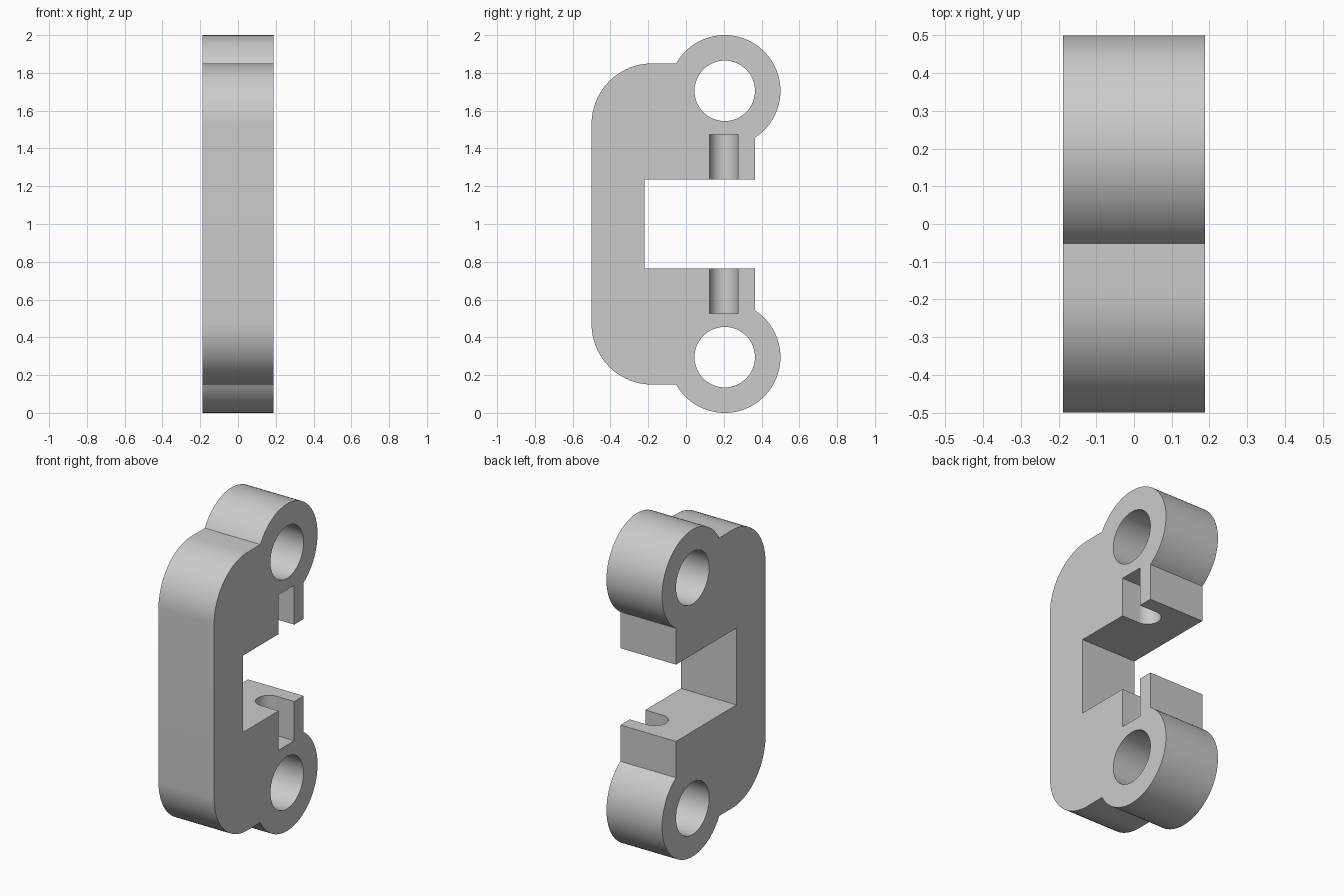
import bpy, bmesh
from math import pi, cos, sin, atan2, sqrt

cube = bpy.data.objects.get("Cube")
if cube:
    bpy.data.objects.remove(cube, do_unlink=True)

HALF = 0.188            # half thickness along x
EYE_Y, EYE_Z = 0.205, 0.705   # eye centre, z measured from mid height
EYE_R, HOLE_R = 0.295, 0.16
BACK, FRONT, JAW_Y = 0.365, -0.5, -0.22
TOP, JAW_Z, FILLET = 0.85, 0.235, 0.32
SLOT_R, SLOT_X, SLOT_Z = 0.075, 0.07, 0.475

grey = bpy.data.materials.new("plain grey")
grey.use_nodes = True
colour = (0.6, 0.6, 0.6, 1)
grey.diffuse_color = colour
grey.node_tree.nodes["Principled BSDF"].inputs["Base Color"].default_value = colour


def arc(cx, cy, r, start, end, steps):
    return [(cx + r * cos(start + (end - start) * i / steps),
             cy + r * sin(start + (end - start) * i / steps)) for i in range(steps + 1)]


def prism(name, points, offset):
    """Extrude a closed list of 3D points by an offset vector."""
    bm = bmesh.new()
    face = bm.faces.new([bm.verts.new(p) for p in points])
    extruded = bmesh.ops.extrude_face_region(bm, geom=[face])["geom"]
    bmesh.ops.translate(bm, vec=offset, verts=[v for v in extruded if isinstance(v, bmesh.types.BMVert)])
    bmesh.ops.recalc_face_normals(bm, faces=bm.faces)
    mesh = bpy.data.meshes.new(name)
    bm.to_mesh(mesh)
    bm.free()
    obj = bpy.data.objects.new(name, mesh)
    mesh.materials.append(grey)
    bpy.context.collection.objects.link(obj)
    return obj


# Upper half of the side outline, from the jaw round to the front face
low = atan2(-sqrt(EYE_R**2 - (BACK - EYE_Y)**2), BACK - EYE_Y)
high = pi - atan2(TOP - EYE_Z, sqrt(EYE_R**2 - (TOP - EYE_Z)**2))
upper = [(JAW_Y, JAW_Z), (BACK, JAW_Z)]
upper += arc(EYE_Y, EYE_Z, EYE_R, low, high, 64)
upper += arc(FRONT + FILLET, TOP - FILLET, FILLET, pi / 2, pi, 24)
outline = upper + [(y, -z) for y, z in reversed(upper)]
body = prism("bracket_body", [(-HALF, y, 1 + z) for y, z in outline], (2 * HALF, 0, 0))

# Cutters for the pin holes and the round-ended slots in the jaws
cutters = []
for side, label in ((1, "upper"), (-1, "lower")):
    ring = arc(EYE_Y, 1 + side * EYE_Z, HOLE_R, 0, 2 * pi, 64)[:-1]
    cutters.append(prism(label + "_hole_cutter", [(-0.4, y, z) for y, z in ring], (0.8, 0, 0)))
    slot = arc(SLOT_X, EYE_Y - 0.005, SLOT_R, pi / 2, 3 * pi / 2, 32)
    slot += [(0.4, slot[-1][1]), (0.4, slot[0][1])]
    cutters.append(prism(label + "_slot_cutter", [(x, y, 1 + side * 0.1) for x, y in slot],
                         (0, 0, side * (SLOT_Z - 0.1))))

for cutter in cutters:
    mod = body.modifiers.new(cutter.name, "BOOLEAN")
    mod.operation = "DIFFERENCE"
    mod.solver = "EXACT"
    mod.object = cutter

# Apply the cuts, remove the helpers and smooth the round surfaces
bpy.ops.object.select_all(action="DESELECT")
body.select_set(True)
bpy.context.view_layer.objects.active = body
for mod in list(body.modifiers):
    bpy.ops.object.modifier_apply(modifier=mod.name)
for cutter in cutters:
    bpy.data.objects.remove(cutter, do_unlink=True)
bpy.ops.object.shade_smooth_by_angle(angle=pi / 6)
